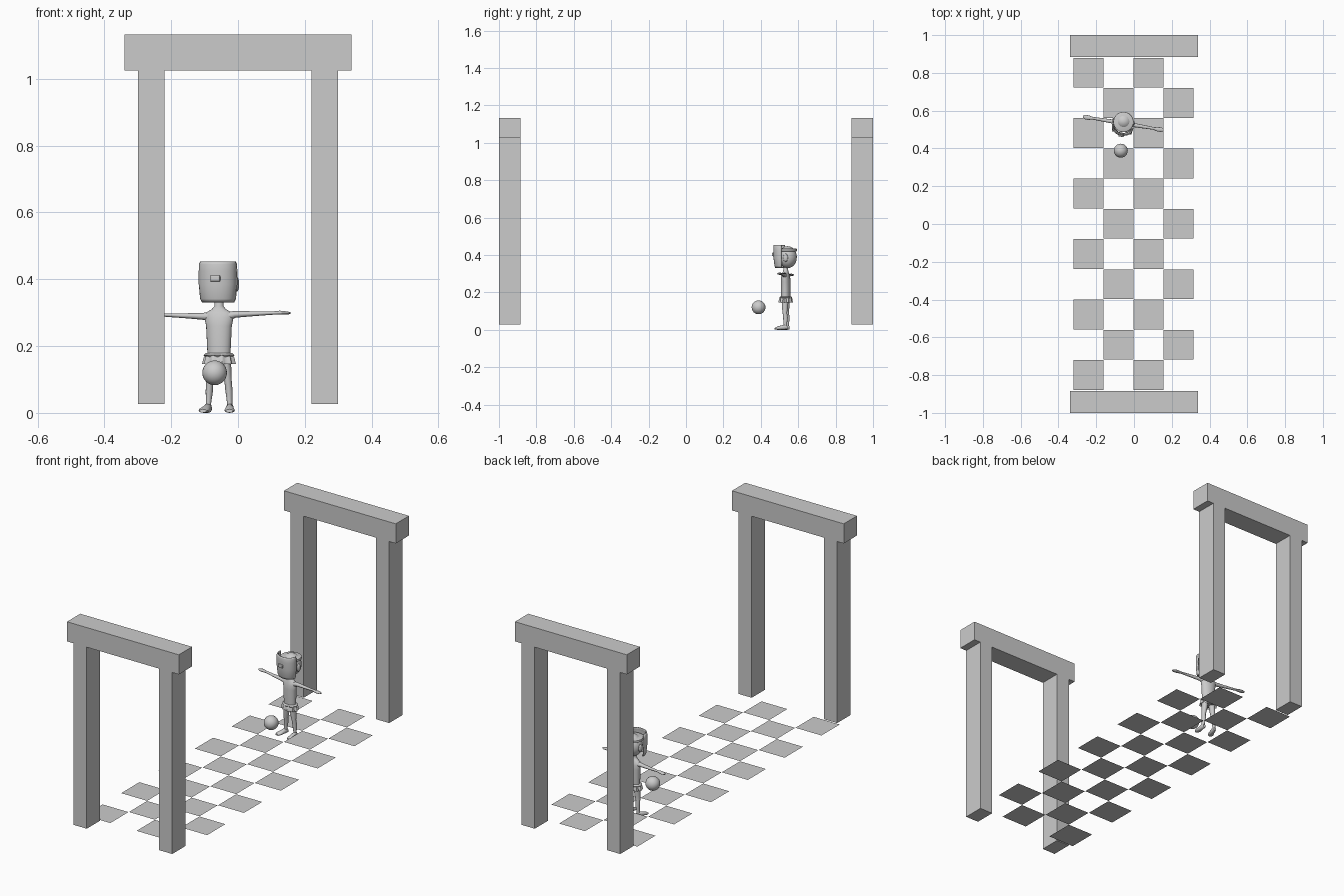
import bpy, bmesh, math
from mathutils import Matrix, Vector

if "Cube" in bpy.data.objects:
    bpy.data.objects.remove(bpy.data.objects["Cube"])

grey = bpy.data.materials.new("plain_grey")
grey.diffuse_color = (0.6, 0.6, 0.6, 1)
grey.use_nodes = True
grey.node_tree.nodes["Principled BSDF"].inputs["Base Color"].default_value = grey.diffuse_color

# Figure frame: stands off centre, turned slightly
FIG = Matrix.Translation((-0.057, 0.533, 0)) @ Matrix.Rotation(math.radians(-9.5), 4, 'Z')


def finish(name, bm, matrix=Matrix(), smooth=False, fix=True):
    bmesh.ops.transform(bm, matrix=matrix, verts=bm.verts)
    if fix:
        bmesh.ops.recalc_face_normals(bm, faces=bm.faces)
    me = bpy.data.meshes.new(name)
    bm.to_mesh(me)
    bm.free()
    me.materials.append(grey)
    ob = bpy.data.objects.new(name, me)
    bpy.context.collection.objects.link(ob)
    if smooth:
        bpy.ops.object.select_all(action='DESELECT')
        ob.select_set(True)
        bpy.context.view_layer.objects.active = ob
        bpy.ops.object.shade_smooth_by_angle(angle=math.radians(50))
    return ob


def box(name, lo, hi, matrix=Matrix()):
    bm = bmesh.new()
    lo, hi = Vector(lo), Vector(hi)
    bmesh.ops.create_cube(bm, size=1, matrix=Matrix.Translation((lo + hi) / 2) @ Matrix.Diagonal((*(hi - lo), 1)))
    return finish(name, bm, matrix)


def ball(name, centre, scale, matrix=Matrix(), segs=24):
    bm = bmesh.new()
    bmesh.ops.create_uvsphere(bm, u_segments=segs, v_segments=segs // 2, radius=1,
                              matrix=Matrix.Translation(centre) @ Matrix.Diagonal((*scale, 1)))
    return finish(name, bm, matrix, True)


def loft(name, rings, axis='z', n=16, ripple=0, matrix=FIG, cap=True):
    """Rings are (x, y, z, ra, rb): ellipses square to the given axis."""
    bm = bmesh.new()
    rows = []
    for x, y, z, ra, rb in rings:
        row = []
        for i in range(n):
            t = 2 * math.pi * i / n
            k = 1 + ripple * math.cos(n / 4 * t)
            a, b = ra * k * math.cos(t), rb * k * math.sin(t)
            off = {'x': (0, a, b), 'y': (a, 0, b), 'z': (a, b, 0)}[axis]
            row.append(bm.verts.new(Vector((x, y, z)) + Vector(off)))
        rows.append(row)
    for r, s in zip(rows, rows[1:]):
        for i in range(n):
            bm.faces.new((r[i], r[(i + 1) % n], s[(i + 1) % n], s[i]))
    if cap:
        bm.faces.new(rows[0])
        bm.faces.new(rows[-1])
    return finish(name, bm, matrix, True)


# Two gates
for tag, y0, y1 in (("front", -1.0, -0.885), ("back", 0.885, 1.0)):
    box(tag + "_gate_left_post", (-0.30, y0, 0.027), (-0.22, y1, 1.025))
    box(tag + "_gate_right_post", (0.22, y0, 0.027), (0.30, y1, 1.025))
    box(tag + "_gate_beam", (-0.34, y0, 1.025), (0.34, y1, 1.133))

# Checkered floor of flat tiles
bm = bmesh.new()
for row in range(11):
    for col in (0, 2) if row % 2 == 0 else (1, 3):
        x, y, s = -0.32 + 0.159 * col, 0.88 - 0.16 * row, 0.158
        bm.faces.new([bm.verts.new((x + dx, y + dy, 0.027))
                      for dx, dy in ((0, -s), (s, -s), (s, 0), (0, 0))])
finish("floor_tiles", bm, fix=False)

# Ball in front of the figure
ball("ball", (-0.07, 0.388, 0.12), (0.037, 0.037, 0.037))

# Torso with neck
loft("torso", [(0, 0, 0.150, 0.034, 0.024), (0, 0, 0.20, 0.036, 0.025), (0, 0, 0.26, 0.039, 0.025),
               (0, 0, 0.285, 0.044, 0.023), (0, 0, 0.30, 0.040, 0.018), (0, 0, 0.31, 0.022, 0.015),
               (0, 0, 0.32, 0.013, 0.013), (0, 0.002, 0.345, 0.013, 0.013)], n=20)

# Frilled skirt and belt
loft("skirt", [(0, 0, 0.177, 0.037, 0.027), (0, 0, 0.165, 0.043, 0.033), (0, 0, 0.147, 0.047, 0.035)],
     n=40, ripple=0.09, cap=False)
loft("belt", [(0, 0, 0.168, 0.040, 0.029), (0, 0, 0.173, 0.045, 0.033), (0, 0, 0.179, 0.039, 0.028)],
     n=32, ripple=0.05)

# Arms, legs and feet
for tag, s in (("left", -1), ("right", 1)):
    z = 0.294 + 0.003 * s
    loft(tag + "_arm", [(s * 0.025, 0, 0.288, 0.015, 0.015), (s * 0.05, 0, z - 0.002, 0.011, 0.010),
                        (s * 0.11, 0, z, 0.009, 0.007), (s * 0.165, 0, z + 0.002, 0.007, 0.005),
                        (s * 0.185, -0.001, z + 0.003, 0.012, 0.006), (s * 0.205, 0, z + 0.002, 0.012, 0.005),
                        (s * 0.216, 0, z + 0.002, 0.006, 0.003)], 'x', 12)
    loft(tag + "_leg", [(s * 0.019, 0, 0.172, 0.017, 0.020), (s * 0.024, 0, 0.12, 0.014, 0.016),
                        (s * 0.028, 0, 0.09, 0.011, 0.012), (s * 0.030, 0.004, 0.065, 0.011, 0.013),
                        (s * 0.032, 0.003, 0.03, 0.008, 0.009), (s * 0.033, 0.003, 0.008, 0.009, 0.011)], n=12)
    loft(tag + "_foot", [(s * 0.031, 0.015, 0.011, 0.007, 0.009), (s * 0.033, 0.003, 0.015, 0.011, 0.015),
                         (s * 0.036, -0.022, 0.011, 0.013, 0.011), (s * 0.039, -0.040, 0.008, 0.016, 0.008),
                         (s * 0.040, -0.052, 0.006, 0.011, 0.005)], 'y', 12)
    ball(tag + "_ear", (s * 0.053, 0.008, 0.385), (0.007, 0.013, 0.022), FIG, 12)

# Head and headband
ball("head", (0, 0.010, 0.388), (0.052, 0.050, 0.059), FIG)
loft("headband", [(0, 0.007, 0.418, 0.049, 0.050), (0, 0.007, 0.421, 0.054, 0.054),
                  (0, 0.007, 0.432, 0.053, 0.053), (0, 0.007, 0.435, 0.045, 0.046)], n=24)

# Curved mask over the face, open at the back
bm = bmesh.new()
grid = []
for z, rx, ry in ((0.332, 0.046, 0.040), (0.342, 0.051, 0.044), (0.385, 0.055, 0.049),
                  (0.425, 0.055, 0.050), (0.445, 0.054, 0.050), (0.452, 0.051, 0.048)):
    grid.append([bm.verts.new((rx * math.cos(t), -0.013 - ry * math.sin(t) ** 0.8, z))
                 for t in [max(0.0, math.pi * i / 16) if i < 16 else math.pi - 1e-6 for i in range(17)]])
for r, q in zip(grid, grid[1:]):
    for i in range(16):
        bm.faces.new((r[i], q[i], q[i + 1], r[i + 1]))
mask = finish("mask", bm, FIG, True)
mod = mask.modifiers.new("thickness", 'SOLIDIFY')
mod.thickness = 0.006
mod.offset = 0

# Nose on the mask
nose = box("nose", (-0.015, -0.072, 0.393), (0.015, -0.055, 0.412), FIG)
bev = nose.modifiers.new("rounding", 'BEVEL')
bev.width = 0.004
bev.segments = 2
